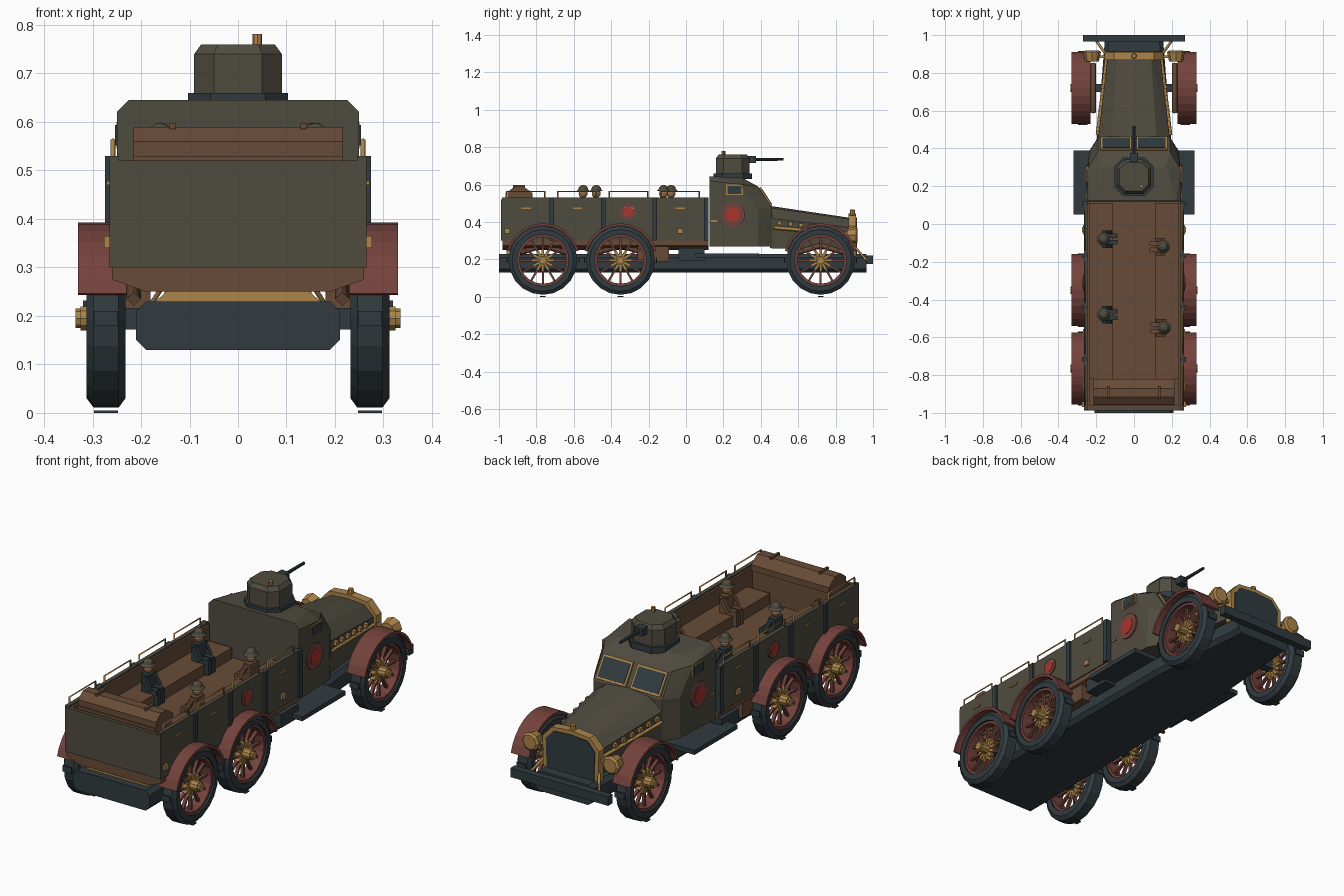
import bpy, bmesh, math
from mathutils import Matrix, Vector, Euler

if "Cube" in bpy.data.objects:
    bpy.data.objects.remove(bpy.data.objects["Cube"], do_unlink=True)


def material(name, *rgb):
    lin = [((c / 255 + 0.055) / 1.055) ** 2.4 for c in rgb] + [1]
    m = bpy.data.materials.new(name)
    m.use_nodes = True
    m.diffuse_color = lin
    bsdf = next(n for n in m.node_tree.nodes if n.type == "BSDF_PRINCIPLED")
    bsdf.inputs["Base Color"].default_value = lin
    return m


olive = material("olive_armour", 79, 75, 63)
brown = material("brown_wood", 104, 75, 55)
red = material("dark_red_paint", 116, 66, 60)
slate = material("slate_metal", 49, 59, 63)
gold = material("brass", 172, 133, 74)
skin = material("skin", 150, 112, 76)
bright = material("bright_red", 172, 52, 46)


def finish(name, bm, mat):
    bmesh.ops.recalc_face_normals(bm, faces=bm.faces)
    me = bpy.data.meshes.new(name)
    bm.to_mesh(me)
    bm.free()
    me.materials.append(mat)
    ob = bpy.data.objects.new(name, me)
    bpy.context.collection.objects.link(ob)
    return ob


def box(name, c, size, mat, rot=(0, 0, 0)):
    bm = bmesh.new()
    m = Matrix.Translation(c) @ Euler(rot).to_matrix().to_4x4() @ Matrix.Diagonal((*size, 1))
    bmesh.ops.create_cube(bm, size=1, matrix=m)
    return finish(name, bm, mat)


def span(name, x, y, z, mat):
    """Box given by its extents on each axis."""
    ends = (x, y, z)
    return box(name, [sum(e) / 2 for e in ends], [abs(e[1] - e[0]) for e in ends], mat)


def cone(name, c, r1, r2, depth, mat, axis="Z", n=12):
    turn = {"X": Matrix.Rotation(math.pi / 2, 4, "Y"),
            "Y": Matrix.Rotation(-math.pi / 2, 4, "X"), "Z": Matrix()}[axis]
    bm = bmesh.new()
    bmesh.ops.create_cone(bm, cap_ends=True, segments=n, radius1=r1, radius2=r2, depth=depth,
                          matrix=Matrix.Translation(c) @ turn)
    return finish(name, bm, mat)


def ball(name, c, r, mat, scale=(1, 1, 1)):
    bm = bmesh.new()
    bmesh.ops.create_uvsphere(bm, u_segments=10, v_segments=6, radius=r,
                              matrix=Matrix.Translation(c) @ Matrix.Diagonal((*scale, 1)))
    return finish(name, bm, mat)


def hull(name, pts, mat):
    """Convex shell of points mirrored across x."""
    bm = bmesh.new()
    for x, y, z in pts:
        for s in ((1, -1) if x else (1,)):
            bm.verts.new((x * s, y, z))
    res = bmesh.ops.convex_hull(bm, input=bm.verts)
    bmesh.ops.delete(bm, geom=[g for g in res["geom_interior"] if isinstance(g, bmesh.types.BMVert)],
                     context="VERTS")
    bmesh.ops.dissolve_limit(bm, angle_limit=0.02, verts=bm.verts, edges=bm.edges)
    return finish(name, bm, mat)


def tube(name, pts, r, mat):
    cu = bpy.data.curves.new(name, "CURVE")
    cu.dimensions = "3D"
    cu.bevel_depth = r
    cu.bevel_resolution = 0
    cu.use_fill_caps = True
    sp = cu.splines.new("POLY")
    sp.points.add(len(pts) - 1)
    for p, q in zip(sp.points, pts):
        p.co = (*q, 1)
    cu.materials.append(mat)
    ob = bpy.data.objects.new(name, cu)
    bpy.context.collection.objects.link(ob)
    return ob


def sweep(name, profile, c, mat, a0=0.0, a1=360.0, n=20):
    """Turn a closed (x, r) profile about the x axis; angles start at +y."""
    bm = bmesh.new()
    full = a1 - a0 >= 360
    rings = []
    for i in range(n if full else n + 1):
        a = math.radians(a0 + (a1 - a0) * i / n)
        rings.append([bm.verts.new((c[0] + x, c[1] + r * math.cos(a), c[2] + r * math.sin(a)))
                      for x, r in profile])
    k = len(profile)
    for i in range(n):
        p, q = rings[i], rings[(i + 1) % len(rings)]
        for j in range(k):
            bm.faces.new((p[j], p[(j + 1) % k], q[(j + 1) % k], q[j]))
    if not full:
        bm.faces.new(rings[0])
        bm.faces.new(rings[-1])
    return finish(name, bm, mat)


# Chassis, bumper and underside
hull("chassis", [(x + dx, y, z) for x, y in ((.21, -1), (.2, .4), (.155, .965))
                 for dx, z in ((-.02, .13), (0, .15), (0, .21), (-.02, .23))], slate)
span("front_bumper", (-.27, .27), (.965, 1), (.175, .22), slate)
hull("rear_brass_beam", [(x, y, z) for y in (-.96, -.85) for x, z in ((.17, .23), (.13, .265))], gold)
hull("bed_sill", [(x, y, z) for y in (-.98, .12)
                  for x, z in ((.19, .25), (.26, .275), (.26, .302))], brown)

# Wheels, mudguards and springs
WZ = .195
for s in (1, -1):
    for y in (.72, -.35, -.765):
        c = (s * .272, y, WZ)
        sweep("tyre", [(-.04, .138), (-.04, .165), (-.026, .184), (.026, .184), (.04, .165), (.04, .138)],
              c, slate)
        sweep("wheel_rim", [(-.03, .125), (-.03, .14), (.03, .14), (.03, .125)], c, red)
        for i in range(12):
            a = math.tau * i / 12
            d = Vector((0, -math.sin(a), math.cos(a)))
            box("spoke", Vector(c) + d * .09, (.016, .011, .08), red, (a, 0, 0))
            box("spoke_root", Vector(c) + d * .04, (.024, .014, .035), gold, (a, 0, 0))
            if i % 3 == 0:
                box("tread_bar", Vector(c) + d * .1925, (.05, .03, .005), slate, (a, 0, 0))
        cone("hub", (s * .285, y, WZ), .026, .026, .08, gold, "X", 10)
        cone("hub_cap", (s * .326, y, WZ), .02, .02, .018, gold, "X", 8)
        sweep("mudguard", [(-.05, .185), (-.05, .198), (.05, .198), (.05, .185)],
              (s * .28, y, WZ), red, 15, 165, 12)
        span("axle", (s * .15, s * .25), (y - .022, y + .022), (.172, .216), slate)
        hull_pts = ((-.13, .235), (0, .275), (.13, .235))
        tube("leaf_spring", [(s * .215, y + dy, z) for dy, z in hull_pts], .015, brown)
    # Running boards, steps and lockers
    span("running_board", (s * .18, s * .32), (.05, .39), (.21, .232), slate)
    span("step_box", (s * .18, s * .265), (-.04, .1), (.195, .262), slate)
    span("locker", (s * .18, s * .25), (-.26, -.09), (.19, .27), brown)

# Cargo bed
span("bed_floor", (-.245, .245), (-.97, .12), (.295, .385), brown)
span("tailgate", (-.265, .265), (-.988, -.97), (.3, .52), olive)
span("tailgate_lining", (-.245, .245), (-.97, -.96), (.38, .515), brown)
span("rear_chest", (-.215, .215), (-.96, -.83), (.38, .53), brown)
hull("bed_roll", [(.215, y, z) for y, z in ((-.955, .525), (-.955, .56), (-.915, .59), (-.87, .59),
                                            (-.82, .555), (-.82, .525))], brown)
for s in (1, -1):
    hullx = s * .135
    span("roll_strap", (hullx - .006, hullx + .006), (-.925, -.86), (.585, .598), brown)
    span("bench", (s * .11, s * .235), (-.82, .11), (.385, .44), brown)
    span("side_lining", (s * .235, s * .246), (-.97, .11), (.38, .52), brown)
    for y0, y1 in ((-.985, -.725), (-.71, -.45), (-.435, -.175), (-.16, .1)):
        span("side_panel", (s * .245, s * .265), (y0, y1), (.3, .53), olive)
        span("side_post", (s * .245, s * .274), (y1 - .005, y1 + .02), (.3, .53), slate)
        a, b, m = y0 + .025, y1 - .03, (y0 + y1) / 2
        tube("hand_rail", [(s * .258, a, .5), (s * .258, a, .563), (s * .258, b, .563),
                           (s * .258, b, .5)], .005, gold)
        span("panel_latch", (s * .264, s * .271), (m - .025, m + .025), (.47, .478), gold)
    span("side_lamp", (s * .26, s * .276), (-.045, -.015), (.34, .365), gold)
    span("tail_lamp", (s * .26, s * .276), (-.97, -.94), (.34, .365), gold)
    cone("bed_disc", (s * .266, -.31, .455), .042, .042, .008, red, "X", 16)
    cone("bed_disc_centre", (s * .268, -.31, .455), .026, .026, .008, bright, "X", 8)

# Cab
hull("cab", [(.225, .125, .645), (.25, .125, .62), (.17, .3, .637), (.245, .29, .602),
             (.19, .385, .59), (.235, .385, .47), (.19, .46, .475),
             (.25, .125, .27), (.238, .385, .27), (.19, .46, .27)], olive)
tilt = (-.993, 0, 0)
for s in (1, -1):
    box("windscreen_frame", (s * .095, .425, .534), (.165, .118, .012), gold, tilt)
    box("windscreen_pane", (s * .095, .428, .536), (.145, .098, .01), slate, tilt)
    span("side_window_frame", (s * .24, s * .251), (.215, .305), (.545, .6), gold)
    span("side_window_pane", (s * .24, s * .254), (.222, .298), (.551, .594), slate)
    cone("door_disc", (s * .247, .25, .44), .065, .065, .009, red, "X", 18)
    cone("door_disc_centre", (s * .249, .25, .44), .04, .04, .009, bright, "X", 8)
    span("door_handle", (s * .24, s * .254), (.135, .165), (.4, .41), gold)

# Bonnet, radiator and lamps
hull("bonnet", [(.19, .45, .26), (.19, .45, .42), (.12, .45, .475), (0, .45, .486),
                (.14, .88, .25), (.14, .88, .37), (.09, .88, .415), (0, .88, .422)], olive)
hull("radiator_shell", [(x, y, z) for y in (.868, .91)
                        for x, z in ((.15, .2), (.156, .38), (.105, .435), (0, .445))], gold)
hull("radiator_core", [(x, y, z) for y in (.9, .914)
                       for x, z in ((.13, .215), (.135, .372), (.095, .418), (0, .425))], slate)
cone("radiator_cap", (0, .89, .452), .016, .012, .03, gold, "Z", 8)
for s in (1, -1):
    cone("headlamp", (s * .222, .885, .33), .036, .047, .05, gold, "Y", 8)
    cone("headlamp_rim", (s * .222, .914, .33), .047, .036, .008, gold, "Y", 8)
    span("headlamp_bracket", (s * .14, s * .2), (.878, .892), (.322, .338), gold)
    tube("bumper_stay", [(s * .15, .9, .27), (s * .2, .97, .19)], .007, gold)
    tube("bonnet_trim", [(s * .193, .47, .37), (s * .145, .87, .335)], .01, gold)
    for i in range(6):
        t = i / 6
        box("bonnet_vent", (s * (.192 - .04 * t), .5 + .34 * t, .395 - .035 * t),
            (.016, .022, .02), gold, (0, 0, s * .12))

# Turret and gun
ring = [(x * .095, .25 + y * .095) for x, y in ((1, .55), (.55, 1), (1, -.55), (.55, -1))]
hull("turret_ring", [(x * 1.08, .25 + (y - .25) * 1.08, z) for x, y in ring for z in (.63, .66)], slate)
hull("turret", [(x * k, .25 + (y - .25) * k, z) for x, y in ring
                for k, z in ((.95, .65), (.95, .74), (.8, .76))], olive)
cone("periscope", (.04, .2, .768), .01, .01, .026, gold, "Z", 8)
span("gun_mount", (-.022, .022), (.32, .375), (.715, .752), slate)
cone("gun_barrel", (0, .43, .735), .009, .007, .18, slate, "Y", 8)

# Seated crew facing the centre of the bed
for x, y, coat in ((-.16, -.08, slate), (.155, -.12, brown), (-.16, -.48, slate), (.16, -.55, brown)):
    s = -1 if x > 0 else 1
    box("crew_torso", (x, y, .484), (.04, .06, .088), coat)
    ball("crew_head", (x, y, .552), .024, skin)
    cone("helmet_brim", (x, y, .57), .036, .026, .01, olive, "Z", 10)
    ball("helmet", (x, y, .575), .026, olive, (1, 1, .9))
    for k in (1, -1):
        box("crew_arm", (x + s * .018, y + k * .037, .488), (.022, .018, .07), coat, (0, -s * .5, 0))
        box("crew_thigh", (x + s * .035, y + k * .017, .452), (.065, .024, .024), coat)
        box("crew_shin", (x + s * .062, y + k * .017, .424), (.022, .022, .07), coat)
